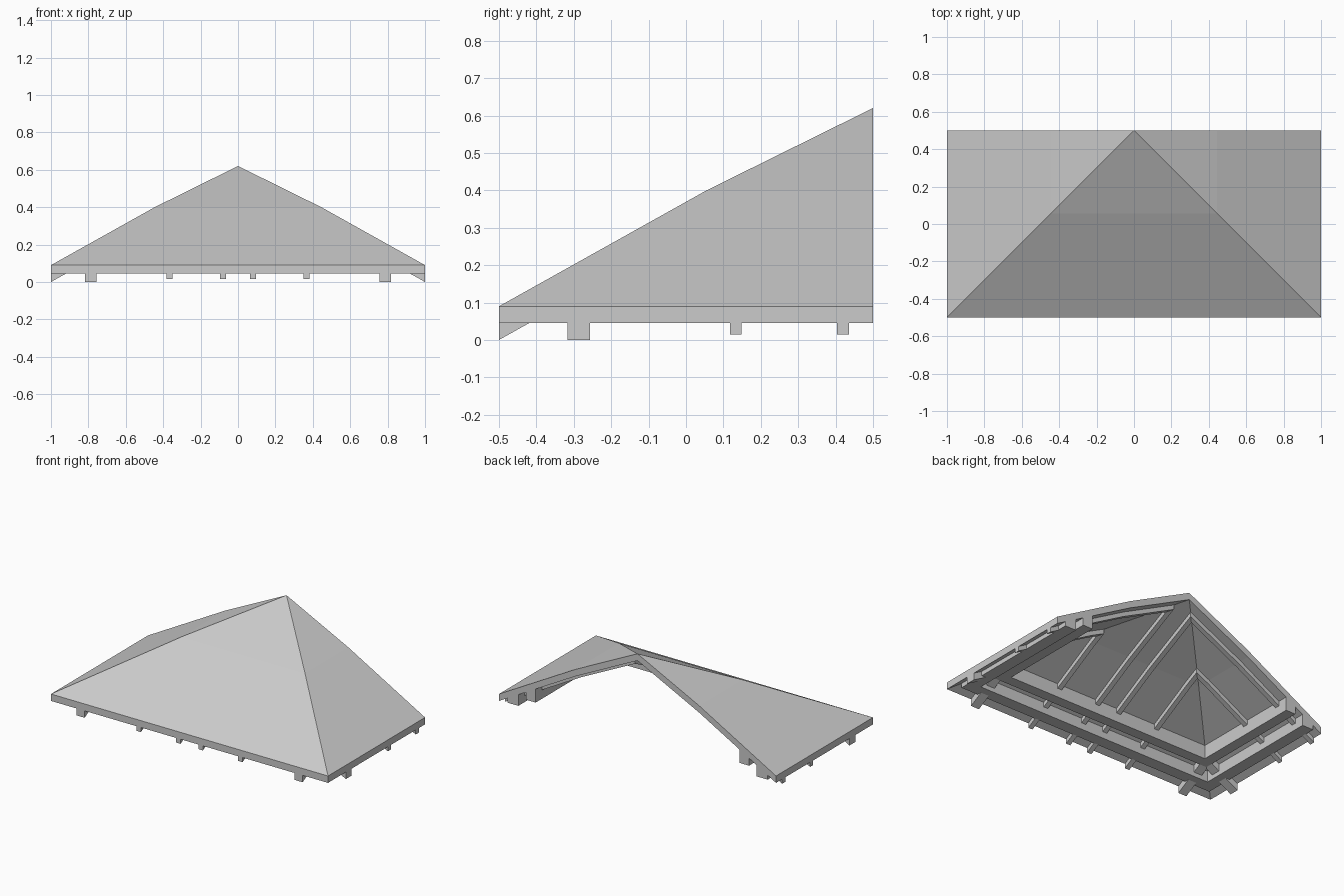
import bpy, bmesh

if "Cube" in bpy.data.objects:
    bpy.data.objects.remove(bpy.data.objects["Cube"])

BREAK, EAVE, T = 0.555, 0.09, 0.045   # slope break (inset), eave height, shell thickness


def height(d):
    """Roof top height at inset d from the eave."""
    if d <= BREAK:
        return EAVE + d * 0.31 / BREAK
    return 0.40 + (d - BREAK) * 0.22 / (1 - BREAK)


def u_path(d, z):
    """Open U around left, front and right sides at inset d."""
    return [(-1 + d, 0.5, z), (-1 + d, -0.5 + d, z), (1 - d, -0.5 + d, z), (1 - d, 0.5, z)]


def finish(name, bm):
    bmesh.ops.remove_doubles(bm, verts=bm.verts, dist=1e-5)
    bmesh.ops.recalc_face_normals(bm, faces=bm.faces)
    mesh = bpy.data.meshes.new(name)
    bm.to_mesh(mesh)
    bm.free()
    bpy.context.collection.objects.link(bpy.data.objects.new(name, mesh))


def u_sweep(name, profile):
    """Sweep a closed (inset, z) profile around the U, mitred at the hips."""
    bm = bmesh.new()
    rings = [[bm.verts.new(p) for p in u_path(d, z)] for d, z in profile]
    n = len(rings)
    for a in range(n):
        b = (a + 1) % n
        if profile[a][0] == 1 and profile[b][0] == 1:
            continue          # apex collapses to a line
        for i in range(3):
            q = [rings[a][i], rings[a][i + 1], rings[b][i + 1], rings[b][i]]
            if profile[b][0] == 1 and i == 1:
                q = q[:3]     # front slope ends in a point
            elif profile[a][0] == 1 and i == 1:
                q = [q[0], q[2], q[3]]
            bm.faces.new(q)
    for i in (0, 3):
        bm.faces.new([r[i] for r in rings])
    finish(name, bm)


def rafter(name, place, end, w, depth):
    """Beam under the shell; place(d, s) maps inset and side offset to x, y."""
    bm = bmesh.new()
    steps = [0.0] + ([BREAK] if end > BREAK else []) + [end]
    loops = []
    for d in steps:
        top = height(d) - T + (0.01 if d > 0 else 0)
        low = height(d) - T - depth
        loops.append([bm.verts.new((*place(d, s * w / 2), z))
                      for s, z in ((-1, low), (1, low), (1, top), (-1, top))])
    for a, b in zip(loops, loops[1:]):
        for i in range(4):
            j = (i + 1) % 4
            bm.faces.new([a[i], a[j], b[j], b[i]])
    bm.faces.new(loops[0])
    bm.faces.new(loops[-1])
    finish(name, bm)


# Roof shell
u_sweep("roof_shell", [(0, EAVE), (BREAK, height(BREAK)), (1, height(1)),
                       (1, height(1) - T), (BREAK, height(BREAK) - T), (0, EAVE - T)])

# Horizontal support beams following the eaves
for name, d0, d1, low in (("outer_eave_beam", 0.06, 0.14, 0.05),
                          ("inner_eave_beam", 0.195, 0.265, 0.105)):
    u_sweep(name, [(d0, low), (d1, low), (d1, height(d1) - T + 0.005),
                   (d0, height(d0) - T + 0.005)])

# Rafters: each front one meets a side one at the hip
for label, c, w, depth in (("corner", 0.787, 0.06, 0.045),
                           ("middle", 0.367, 0.032, 0.03),
                           ("upper", 0.08, 0.032, 0.03)):
    end = 1 - c + w / 2
    for side, sx in (("left", -1), ("right", 1)):
        rafter(f"{label}_front_rafter_{side}",
               lambda d, s: (sx * c + s, -0.5 + d), end, w, depth)
        rafter(f"{label}_side_rafter_{side}",
               lambda d, s: (sx * (1 - d), 0.5 - c + s), end, w, depth)
